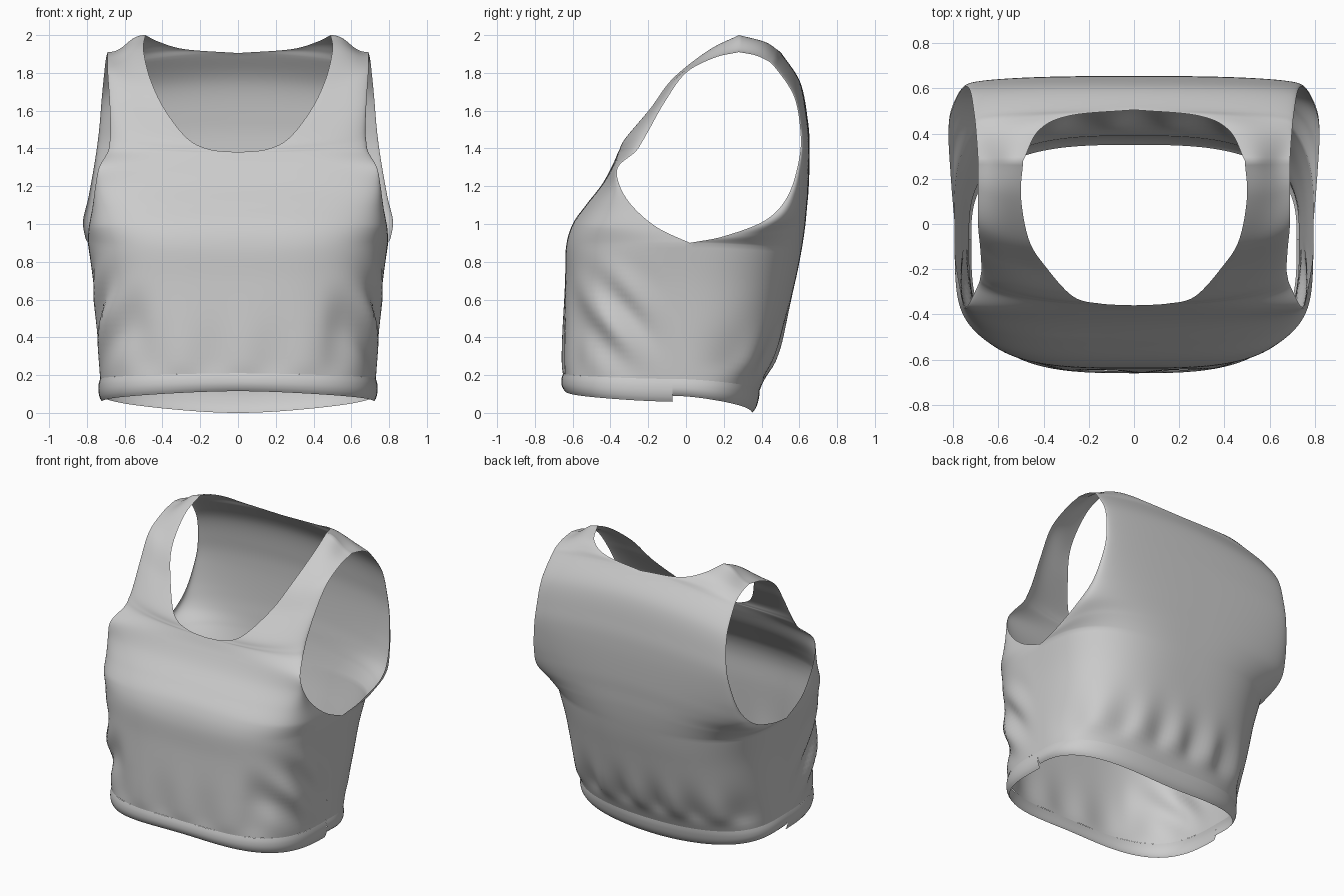
import bpy, bmesh
from math import sin, cos, pi, exp
from mathutils import Vector

if "Cube" in bpy.data.objects:
    bpy.data.objects.remove(bpy.data.objects["Cube"])

# Each row: inner edge (centre line, then neckline), outer edge (side seam, then armhole), squareness
FRONT = [
    ((0, -.64, .115), (.72, -.07, .06), 3.2),
    ((0, -.65, .21), (.73, -.07, .18), 3.2),
    ((0, -.65, .45), (.745, -.07, .42), 3.2),
    ((0, -.64, .70), (.765, -.05, .68), 3.4),
    ((0, -.635, .88), (.795, .02, .90), 3.5),
    ((0, -.60, 1.0), (.79, -.15, .98), 3.4),
    ((0, -.53, 1.1), (.77, -.28, 1.09), 3.0),
    ((0, -.445, 1.21), (.755, -.35, 1.2), 2.6),
    ((0, -.39, 1.31), (.735, -.36, 1.3), 2.2),
    ((0, -.36, 1.38), (.69, -.27, 1.38), 2.0),
    ((.15, -.352, 1.395), (.68, -.235, 1.43), 1.8),
    ((.27, -.32, 1.455), (.675, -.195, 1.50), 1.6),
    ((.39, -.19, 1.61), (.68, -.11, 1.65), 1.4),
    ((.465, -.07, 1.77), (.69, .0, 1.80), 1.3),
    ((.50, .12, 1.92), (.69, .15, 1.88), 1.2),
    ((.49, .28, 2.0), (.69, .28, 1.91), 1.0),
]
BACK = [
    ((0, .35, .0), (.72, -.07, .09), 3.0),
    ((0, .39, .12), (.73, -.07, .18), 3.0),
    ((0, .50, .38), (.745, -.07, .42), 3.0),
    ((0, .575, .68), (.765, -.05, .68), 3.0),
    ((0, .61, .85), (.795, .02, .90), 3.0),
    ((0, .63, .98), (.81, .20, .935), 3.0),
    ((0, .64, 1.08), (.82, .42, 1.02), 2.8),
    ((0, .65, 1.2), (.79, .54, 1.15), 2.6),
    ((0, .655, 1.4), (.755, .60, 1.35), 2.6),
    ((0, .645, 1.55), (.735, .605, 1.5), 2.4),
    ((0, .605, 1.75), (.72, .57, 1.68), 2.2),
    ((0, .505, 1.905), (.705, .47, 1.83), 2.0),
    ((.28, .48, 1.925), (.70, .42, 1.87), 1.7),
    ((.42, .415, 1.965), (.695, .36, 1.895), 1.4),
    ((.49, .28, 2.0), (.69, .28, 1.91), 1.0),
]
ARMPIT, NECK_FRONT, NECK_BACK = 4, 9, 11   # rows where an edge turns a corner
COLS, SUB = 44, 8


def spline(keys, i, f, corner):
    """Catmull-Rom through a list of vectors, with one sharp corner"""
    b, c = keys[i], keys[i + 1]
    a = keys[i - 1] if i not in (0, corner) else b * 2 - c
    d = keys[i + 2] if i + 2 < len(keys) and i + 1 != corner else c * 2 - b
    return (b * 2 + (c - a) * f + (a * 2 - b * 5 + c * 4 - d) * f**2
            + (b * 3 - a - c * 3 + d) * f**3) / 2


def rows(keys, first, last, sub):
    ins = [Vector(k[0]) for k in keys]
    outs = [Vector(k[1]) for k in keys]
    neck = NECK_FRONT if keys is FRONT else NECK_BACK
    for i in range(first, last):
        for j in range(sub + (i == last - 1)):
            f = j / sub
            n = keys[i][2] * (1 - f) + keys[i + 1][2] * f
            yield spline(ins, i, f, neck), spline(outs, i, f, ARMPIT), n


def bump(v, lo, hi):
    t = (v - lo) / (hi - lo)
    return sin(pi * t)**2 if 0 < t < 1 else 0


def ramp(v, lo, hi):
    t = min(1, max(0, (v - lo) / (hi - lo)))
    return t * t * (3 - 2 * t)


def folds(p):
    """Gathers above the band and diagonal drape at the front sides"""
    x, y, z = p
    fade = ramp(z, .16, .27)
    d = .018 * ramp(y, 0, .3) * fade * exp(-((z - .26) / .17)**2) * sin(23 * x + .7)
    d += .007 * ramp(-y, .45, .6) * fade * exp(-((z - .28) / .2)**2) * sin(19 * x + 1)
    side = ramp(abs(x), .4, .62) * bump(y, -.68, -.06)
    d += .024 * side * bump(z, .12, .88) * sin(19 * (z + 1.1 * y) + 1.0)
    d -= .022 * bump(abs(x), .42, .72) * bump(z, .15, .75) * ramp(-y, .2, .45)
    return d


def panel(bm, keys, first, last, sub, sign, shape):
    grid = []
    data = list(rows(keys, first, last, sub))
    for r, (p, q, n) in enumerate(data):
        line = []
        for c in range(COLS + 1):
            t = c / COLS
            s, k = sin(t * pi / 2), max(cos(t * pi / 2), 0)
            m = (s**n + k**n)**(1 / n)
            s, k = s / m, k / m
            co = Vector((sign * (p.x + (q.x - p.x) * s), q.y + (p.y - q.y) * k,
                         p.z + (q.z - p.z) * t * t * (3 - 2 * t)))
            co += Vector((co.x, co.y, 0)).normalized() * shape(co, r / (len(data) - 1))
            line.append(bm.verts.new(co))
        grid.append(line)
    for a, b in zip(grid, grid[1:]):
        for c in range(COLS):
            bm.faces.new((a[c], a[c + 1], b[c + 1], b[c]))


def garment_part(name, front_span, back_span, sub, shape):
    bm = bmesh.new()
    for sign in (1, -1):
        panel(bm, FRONT, *front_span, sub, sign, shape)
        panel(bm, BACK, *back_span, sub, sign, shape)
    bmesh.ops.remove_doubles(bm, verts=bm.verts, dist=.0008)
    bmesh.ops.recalc_face_normals(bm, faces=bm.faces)
    mesh = bpy.data.meshes.new(name)
    bm.to_mesh(mesh)
    bm.free()
    mesh.shade_smooth()
    obj = bpy.data.objects.new(name, mesh)
    bpy.context.collection.objects.link(obj)
    return obj


# Bodice with straps, neckline and armholes
garment_part("bodice", (1, len(FRONT) - 1), (1, len(BACK) - 1), SUB, lambda co, v: folds(co))

# Gathered waistband, gently rounded outwards
garment_part("waistband", (0, 1), (0, 1), 8, lambda co, v: .014 * sin(pi * v)**.6 if 0 < v < 1 else 0)
